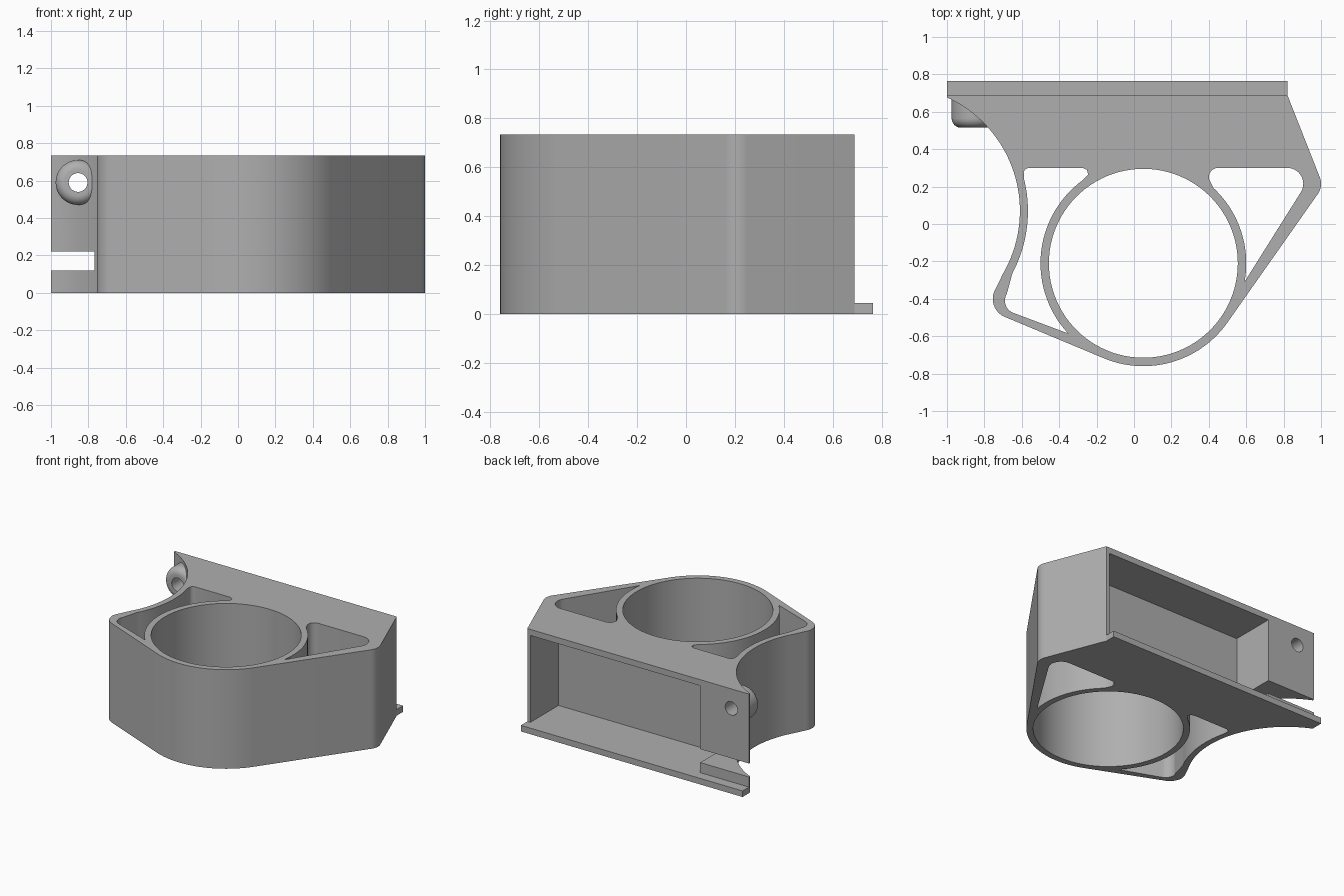
import bpy, bmesh
from math import cos, sin, radians

cube = bpy.data.objects.get("Cube")
if cube:
    bpy.data.objects.remove(cube)

grey = bpy.data.materials.new("plain grey")
grey.use_nodes = True
GREY = (0.43, 0.43, 0.43, 1)
grey.diffuse_color = GREY
grey.node_tree.nodes["Principled BSDF"].inputs["Base Color"].default_value = GREY

HEIGHT, BACK, RIM = 0.735, 0.69, 0.045
RING = (0.05, -0.21)
SCOOP = (-1.277, 0.07)
BOSS_X, BOSS_Z = -0.855, 0.59


def arc(centre, radius, start, end, steps=16):
    """Points along an arc, angles in degrees."""
    angles = [radians(start + (end - start) * i / steps) for i in range(steps + 1)]
    return [(centre[0] + radius * cos(a), centre[1] + radius * sin(a)) for a in angles]


def finish(name, bm):
    bmesh.ops.recalc_face_normals(bm, faces=bm.faces)
    mesh = bpy.data.meshes.new(name)
    bm.to_mesh(mesh)
    bm.free()
    mesh.materials.append(grey)
    obj = bpy.data.objects.new(name, mesh)
    bpy.context.collection.objects.link(obj)
    return obj


def prism(name, outline, low, high):
    bm = bmesh.new()
    face = bm.faces.new([bm.verts.new((x, y, low)) for x, y in outline])
    new = bmesh.ops.extrude_face_region(bm, geom=[face])["geom"]
    verts = [v for v in new if isinstance(v, bmesh.types.BMVert)]
    bmesh.ops.translate(bm, verts=verts, vec=(0, 0, high - low))
    return finish(name, bm)


def box(name, x0, x1, y0, y1, z0, z1):
    return prism(name, [(x0, y0), (x1, y0), (x1, y1), (x0, y1)], z0, z1)


def turned(name, profile, steps=48):
    """Solid of rings (radius, y) about the screw axis, which runs along y."""
    bm = bmesh.new()
    rings = []
    for radius, y in profile:
        pts = arc((BOSS_X, BOSS_Z), radius, 0, 360, steps)[:-1]
        rings.append([bm.verts.new((x, y, z)) for x, z in pts])
    for a, b in zip(rings, rings[1:]):
        for i in range(steps):
            j = (i + 1) % steps
            bm.faces.new((a[i], a[j], b[j], b[i]))
    bm.faces.new(rings[0])
    bm.faces.new(rings[-1])
    return finish(name, bm)


def combine(target, tool, operation):
    mod = target.modifiers.new(operation.lower(), "BOOLEAN")
    mod.operation, mod.object, mod.solver = operation, tool, "EXACT"
    bpy.context.view_layer.objects.active = target
    bpy.ops.object.modifier_apply(modifier=mod.name)
    bpy.data.objects.remove(tool)


# Outer body: scooped side, rounded lobe, ring front, rounded corner
body_outline = (
    [(-1, BACK)]
    + arc(SCOOP, 0.667, 65.5, -30, 40)
    + arc((-0.65, -0.40), 0.105, 147, 247)
    + arc(RING, 0.55, 247, 324, 32)
    + arc((0.905, 0.215), 0.095, -36, 22)
    + [(0.82, BACK)]
)
body = prism("bracket_body", body_outline, 0, HEIGHT)

# Screw boss with a rounded rim, on the front of the tab
fillet = [(x, y) for x, y in arc((0.07, 0.565), 0.05, -90, 0, 10)]
combine(body, turned("screw_boss", fillet + [(0.12, 0.68)]), "UNION")

# Openings running from top to bottom
left_pocket = (
    arc(RING, 0.55, 223, 126, 36)
    + [(-0.245, 0.265), (-0.252, 0.29), (-0.275, 0.30)]
    + arc((-0.56, 0.27), 0.03, 90, 170, 6)
    + arc(SCOOP, 0.71, 14, -28, 20)
    + arc((-0.62, -0.41), 0.07, 150, 250, 12)
)
right_pocket = (
    arc(RING, 0.55, -10.4, 47, 24)
    + arc((0.45, 0.25), 0.05, 190, 90, 8)
    + arc((0.82, 0.215), 0.085, 90, -36, 14)
)
bore = arc(RING, 0.505, 0, 360, 96)[:-1]
for label, outline in (("bore", bore), ("left", left_pocket), ("right", right_pocket)):
    combine(body, prism(label + "_cutter", outline, -0.1, HEIGHT + 0.1), "DIFFERENCE")

# Recess in the back, slot under the tab, and the screw hole
combine(body, box("recess_cutter", -0.60, 0.795, 0.36, 0.9, RIM, HEIGHT - RIM), "DIFFERENCE")
combine(body, box("slot_cutter", -1.2, -0.59, 0.50, 0.9, 0.12, 0.22), "DIFFERENCE")
combine(body, turned("hole_cutter", [(0.05, 0.4), (0.05, 0.9)]), "DIFFERENCE")

# Lip along the bottom of the back
lip = box("back_lip", -1, 0.82, BACK, 0.765, 0, RIM)

bpy.ops.object.select_all(action="DESELECT")
body.select_set(True)
bpy.context.view_layer.objects.active = body
bpy.ops.object.shade_smooth_by_angle(angle=radians(30))
